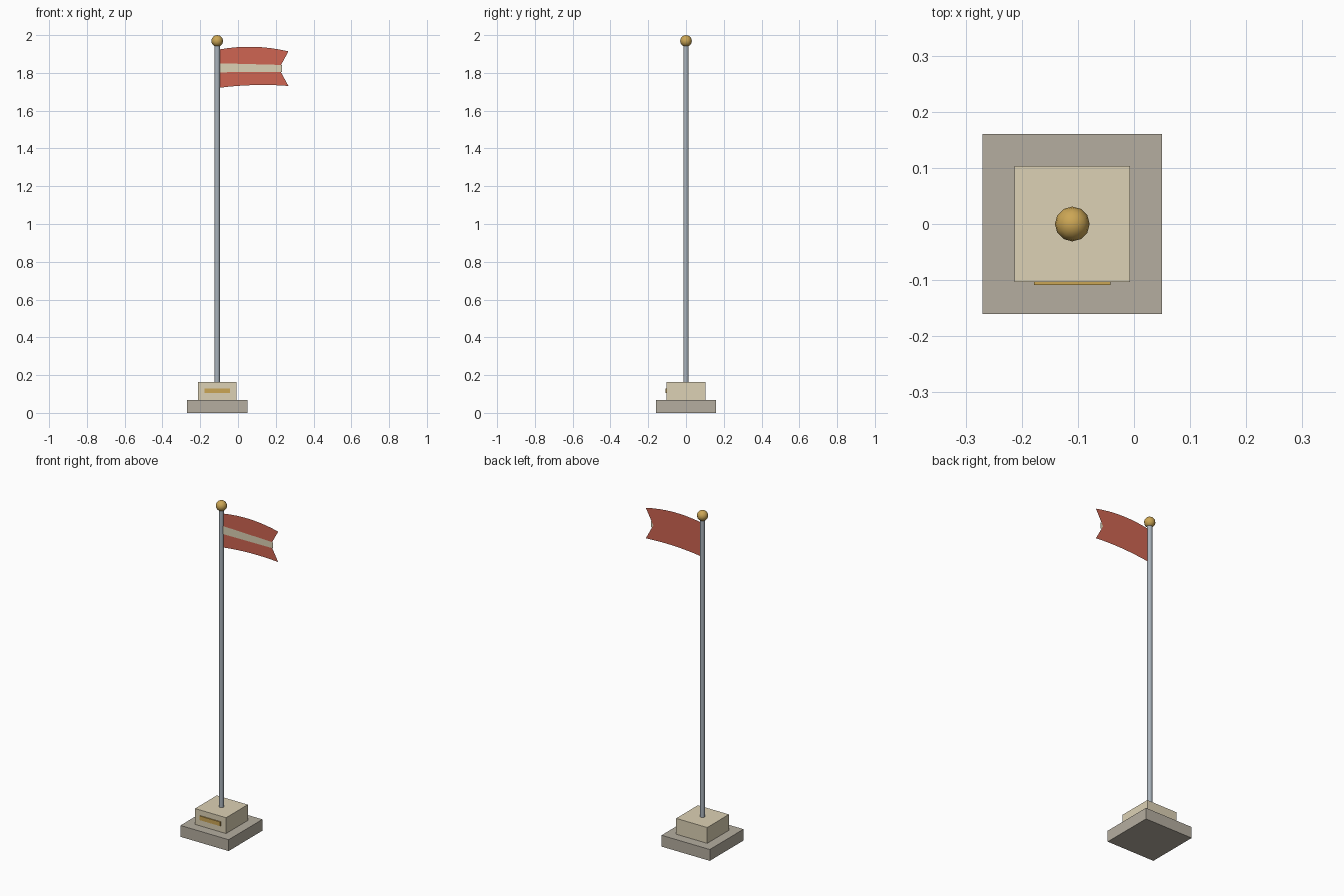
import bpy
from math import radians

if "Cube" in bpy.data.objects:
    bpy.data.objects.remove(bpy.data.objects["Cube"])

CX = -0.11  # pole axis


def material(name, rgb):
    m = bpy.data.materials.new(name)
    m.diffuse_color = (*rgb, 1)
    m.use_nodes = True
    m.node_tree.nodes["Principled BSDF"].inputs["Base Color"].default_value = m.diffuse_color
    return m


STONE = material("stone", (0.46, 0.42, 0.35))
CREAM = material("cream", (0.72, 0.64, 0.46))
BRASS = material("brass", (0.60, 0.38, 0.09))
STEEL = material("steel", (0.40, 0.45, 0.50))
RED = material("red_cloth", (0.62, 0.13, 0.085))


def finish(name, mat, smooth=False):
    ob = bpy.context.object
    ob.name = name
    ob.data.materials.append(mat)
    if smooth:
        bpy.ops.object.shade_smooth_by_angle(angle=radians(40))
    return ob


def box(name, mat, x, y, z):
    """Box from (min, max) ranges."""
    bpy.ops.mesh.primitive_cube_add(size=1, location=[sum(r) / 2 for r in (x, y, z)])
    bpy.context.object.scale = [r[1] - r[0] for r in (x, y, z)]
    bpy.ops.object.transform_apply(location=False, rotation=False, scale=True)
    return finish(name, mat)


def sheet(name, mat, y, columns):
    """Flat cloth strip facing -y; columns are (x, z) points from bottom to top."""
    rows = len(columns[0])
    verts = [(x, y, z) for col in columns for x, z in col]
    faces = [(i * rows + j, (i + 1) * rows + j, (i + 1) * rows + j + 1, i * rows + j + 1)
             for i in range(len(columns) - 1) for j in range(rows - 1)]
    me = bpy.data.meshes.new(name)
    me.from_pydata(verts, [], faces)
    me.materials.append(mat)
    ob = bpy.data.objects.new(name, me)
    bpy.context.collection.objects.link(ob)
    return ob


# Stepped base and plaque
box("base_slab", STONE, (CX - 0.16, CX + 0.16), (-0.16, 0.16), (0, 0.068))
box("plinth", CREAM, (CX - 0.103, CX + 0.103), (-0.103, 0.103), (0.068, 0.163))
box("plaque", BRASS, (CX - 0.068, CX + 0.068), (-0.109, -0.101), (0.105, 0.13))

# Pole and ball finial
bpy.ops.mesh.primitive_cylinder_add(vertices=12, radius=0.0145, depth=1.79,
                                    location=(CX, 0, 1.055))
finish("pole", STEEL, True)
bpy.ops.mesh.primitive_uv_sphere_add(segments=12, ring_count=8, radius=0.031,
                                     location=(CX, 0, 1.969))
finish("finial_ball", BRASS, True)

# Swallow-tailed flag, arched along its length with the notch in the last column
X0, X1, NOTCH, N = -0.10, 0.267, 0.217, 8
cols = []
for i in range(N + 1):
    t = i / N
    top = 1.924 + 0.066 * t - 0.076 * t * t
    bottom = 1.721 + 0.048 * t - 0.038 * t * t
    x, xm = X0 + (X1 - X0) * t, X0 + (NOTCH - X0) * t
    cols.append([(x, bottom), (xm, (top + bottom) / 2), (x, top)])
sheet("flag", RED, 0.0, cols)

# Pale stripe lying just in front of the flag
stripe = []
for i in range(N + 1):
    t = i / N
    x = X0 + (0.233 - X0) * t
    stripe.append([(x, 1.803 + 0.003 * t), (x, 1.851 - 0.009 * t)])
sheet("flag_stripe", CREAM, -0.003, stripe)
